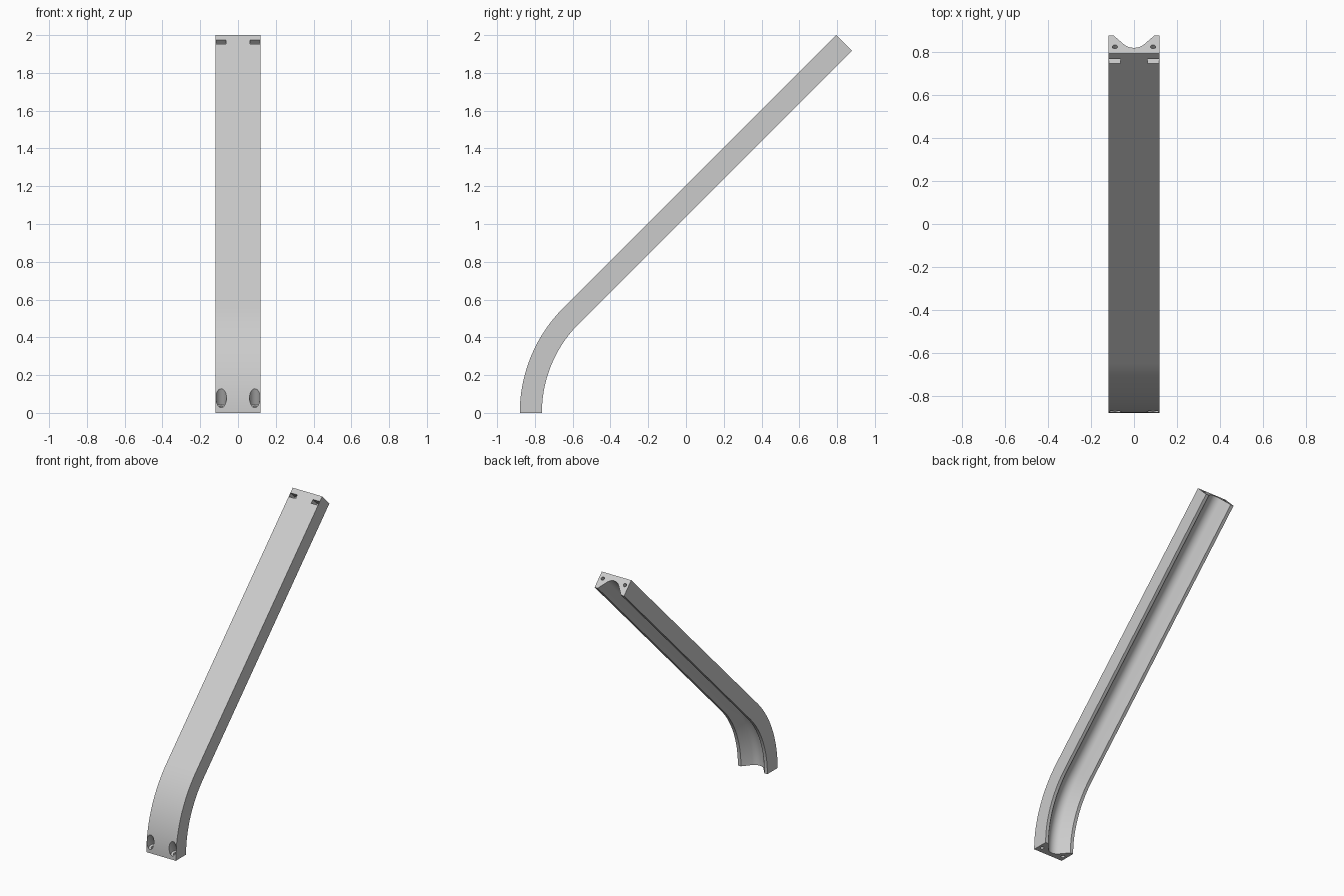
import bpy, bmesh, math
from mathutils import Matrix, Vector

if "Cube" in bpy.data.objects:
    bpy.data.objects.remove(bpy.data.objects["Cube"])

HALF_W, THICK, RADIUS = 0.118, 0.117, 0.785
FRONT_Y = -0.88
S = math.sqrt(0.5)
ALONG, OUT = Vector((0, S, S)), Vector((0, -S, S))   # straight run, front normal
TIP = Vector((0, 0.795, 2.0))                        # front edge of upper end
TILT = math.radians(28)

grey = bpy.data.materials.new("light_grey")
grey.use_nodes = True
grey.diffuse_color = (0.6, 0.6, 0.6, 1)
grey.node_tree.nodes["Principled BSDF"].inputs["Base Color"].default_value = (0.6, 0.6, 0.6, 1)


def make_object(name, bm):
    bmesh.ops.recalc_face_normals(bm, faces=bm.faces)
    mesh = bpy.data.meshes.new(name)
    bm.to_mesh(mesh)
    bm.free()
    mesh.materials.append(grey)
    obj = bpy.data.objects.new(name, mesh)
    bpy.context.collection.objects.link(obj)
    return obj


# Cross-section as (x, depth from front): box with a rounded V groove behind
def section():
    lip, floor, fillet = 0.094, 0.037, 0.06
    half = [(HALF_W, 0), (HALF_W, THICK), (lip, THICK)]
    slope = math.radians(48)
    for i in range(9):
        a = slope * (1 - i / 8)
        half.append((fillet * math.sin(a), floor + fillet * (1 - math.cos(a))))
    return half + [(-x, d) for x, d in reversed(half[:-1])]


# Stations along the beam: (front point, outward direction)
stations = []
for i in range(33):
    a = math.radians(45) * i / 32
    out = Vector((0, -math.cos(a), math.sin(a)))
    stations.append((Vector((0, FRONT_Y + RADIUS, 0)) + out * RADIUS, out))
stations.append((TIP, OUT))

bm = bmesh.new()
rings = [[bm.verts.new(p - out * d + Vector((x, 0, 0))) for x, d in section()]
         for p, out in stations]
for low, high in zip(rings, rings[1:]):
    for i in range(len(low)):
        j = (i + 1) % len(low)
        bm.faces.new((low[i], low[j], high[j], high[i]))
bm.faces.new(rings[0])
bm.faces.new(rings[-1])
beam = make_object("bent_beam", bm)


def add_cylinder(bm, center, radius, length, tilt):
    bmesh.ops.create_cone(bm, cap_ends=True, segments=32, radius1=radius, radius2=radius,
                          depth=length, matrix=Matrix.Translation(center) @ Matrix.Rotation(tilt, 4, 'X'))


# Cutters: wide pockets and nut slots first, then the narrow bolt holes
pockets, holes = bmesh.new(), bmesh.new()
up_out = Vector((0, -math.sin(TILT), math.cos(TILT)))
for side in (-1, 1):
    x = Vector((side * 0.089, 0, 0))
    pocket_floor = x + Vector((0, -0.849, 0.03))
    add_cylinder(pockets, pocket_floor + up_out * 0.15, 0.028, 0.3, TILT)
    add_cylinder(holes, pocket_floor - up_out * 0.03, 0.012, 0.1, TILT)

    slot = x + TIP - ALONG * 0.052
    bmesh.ops.create_cube(pockets, size=1, matrix=Matrix.Translation(slot)
                          @ Matrix.Rotation(math.radians(45), 4, 'X')
                          @ Matrix.Diagonal((0.053, 0.028, 0.14, 1)))
    add_cylinder(holes, x + TIP - OUT * 0.044 - ALONG * 0.02, 0.012, 0.1, math.radians(-45))

bpy.context.view_layer.objects.active = beam
for name, cutter_bm in (("pocket_cutter", pockets), ("hole_cutter", holes)):
    cutter = make_object(name, cutter_bm)
    cutter.hide_render = True
    cut = beam.modifiers.new(name, 'BOOLEAN')
    cut.operation, cut.solver, cut.object = 'DIFFERENCE', 'EXACT', cutter
    bpy.ops.object.modifier_apply(modifier=cut.name)
    bpy.data.objects.remove(cutter)

bpy.ops.object.select_all(action='DESELECT')
beam.select_set(True)
bpy.ops.object.shade_smooth_by_angle(angle=math.radians(30))
